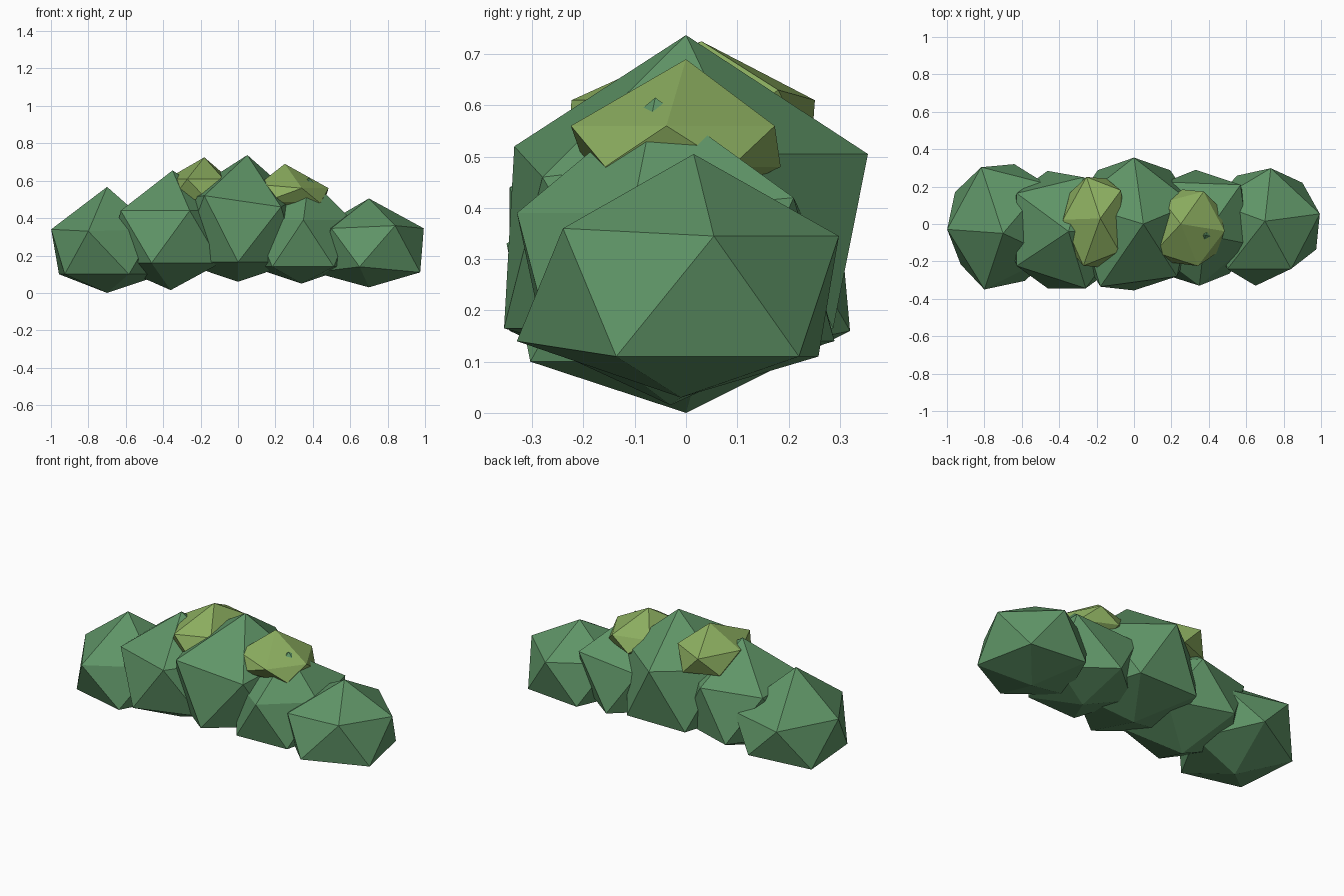
import bpy
import bmesh
from math import radians
from mathutils import Matrix, Vector

default = bpy.data.objects.get("Cube")
if default:
    bpy.data.objects.remove(default, do_unlink=True)


def make_material(name, color):
    mat = bpy.data.materials.new(name)
    mat.use_nodes = True
    mat.diffuse_color = color
    shader = mat.node_tree.nodes["Principled BSDF"]
    shader.inputs["Base Color"].default_value = color
    shader.inputs["Roughness"].default_value = 0.9
    return mat


leaf_green = make_material("leaf_green", (0.115, 0.3, 0.135, 1))
young_leaf = make_material("young_leaf_green", (0.26, 0.42, 0.115, 1))


def leaf_clump(name, center, turn, top, upper, lower, bottom, apex,
               radii=(0.3, 0.33), material=leaf_green, bumps=()):
    """Faceted clump: an icosahedron with its rings and tips at given heights.
    Each bump pulls the closest ring corner to an irregular position."""
    bm = bmesh.new()
    bmesh.ops.create_icosphere(bm, subdivisions=1, radius=1)
    bm.transform(Matrix.Rotation(radians(turn), 4, "Z"))
    corners = []
    for v in bm.verts:
        if v.co.z > 0.9:
            v.co = (*apex, top)
        elif v.co.z < -0.9:
            v.co = (*center, bottom)
        else:
            ring = v.co.xy.normalized()
            height = upper if v.co.z > 0 else lower
            v.co = (center[0] + ring.x * radii[0],
                    center[1] + ring.y * radii[1], height)
            corners.append(v)
    for bump in map(Vector, bumps):
        closest = min(corners, key=lambda v: (v.co - bump).length)
        closest.co = bump
    bmesh.ops.recalc_face_normals(bm, faces=bm.faces)
    mesh = bpy.data.meshes.new(name)
    bm.to_mesh(mesh)
    bm.free()
    mesh.materials.append(material)
    obj = bpy.data.objects.new(name, mesh)
    bpy.context.collection.objects.link(obj)
    return obj


# Row of large clumps forming the hedge
leaf_clump("right_end_clump", center=(-0.7, 0), turn=185,
           top=0.567, upper=0.34, lower=0.1, bottom=0, apex=(-0.7, -0.05),
           bumps=[(-0.64, 0.32, 0.16), (-0.8, -0.35, 0.33)])
leaf_clump("right_clump", center=(-0.36, -0.03), turn=0,
           top=0.655, upper=0.44, lower=0.16, bottom=0.015, apex=(-0.35, -0.04),
           radii=(0.33, 0.33), bumps=[(-0.27, 0.25, 0.44)])
leaf_clump("middle_clump", center=(0, 0), turn=90,
           top=0.737, upper=0.505, lower=0.165, bottom=0.06, apex=(0.05, 0),
           radii=(0.33, 0.355), bumps=[(-0.18, -0.335, 0.52), (0.23, -0.28, 0.46)])
leaf_clump("left_clump", center=(0.34, -0.02), turn=272,
           top=0.615, upper=0.39, lower=0.14, bottom=0.05, apex=(0.38, -0.06),
           radii=(0.28, 0.31), bumps=[(0.57, 0.21, 0.42)])
leaf_clump("left_end_clump", center=(0.7, -0.01), turn=12,
           top=0.505, upper=0.345, lower=0.11, bottom=0.03, apex=(0.7, 0.015),
           radii=(0.3, 0.31), bumps=[(0.84, -0.24, 0.36), (0.65, -0.33, 0.14)])

# Small young growth on top
leaf_clump("right_young_growth", center=(-0.21, 0.01), turn=105,
           top=0.725, upper=0.61, lower=0.5, bottom=0.42, apex=(-0.18, 0.03),
           radii=(0.17, 0.25), material=young_leaf, bumps=[(-0.07, 0.18, 0.63)])
leaf_clump("left_young_growth", center=(0.3, -0.02), turn=355,
           top=0.69, upper=0.56, lower=0.48, bottom=0.38, apex=(0.25, 0),
           radii=(0.185, 0.21), material=young_leaf,
           bumps=[(0.11, -0.15, 0.58), (0.15, -0.2, 0.49)])
